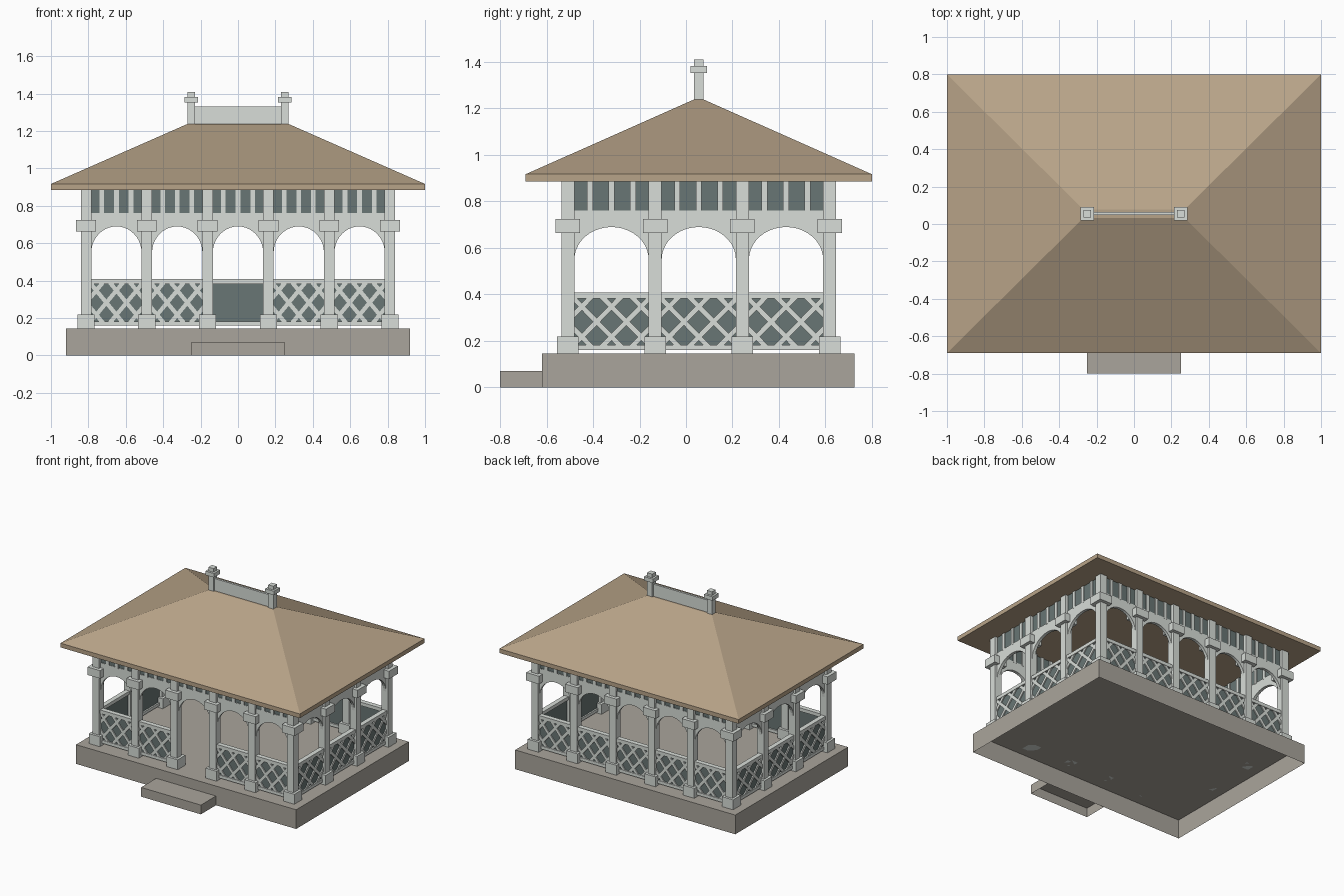
import bpy, bmesh, math
from mathutils import Matrix, Vector

cube = bpy.data.objects.get("Cube")
if cube:
    bpy.data.objects.remove(cube, do_unlink=True)


def material(name, srgb):
    color = [c ** 2.2 for c in srgb] + [1.0]
    m = bpy.data.materials.new(name)
    m.use_nodes = True
    m.diffuse_color = color
    m.node_tree.nodes["Principled BSDF"].inputs["Base Color"].default_value = color
    return m


STONE = material("warm grey stone", (0.66, 0.64, 0.605))
PAINT = material("pale grey paint", (0.845, 0.865, 0.845))
DARK = material("dark slate green", (0.41, 0.46, 0.455))
ROOF = material("tan roof", (0.715, 0.635, 0.53))

CY = 0.055                      # centre of the building in y
HX, HY = 0.8125, 0.563          # column grid half sizes
COL = 0.056                     # column width
FLOOR, EAVE = 0.145, 0.885


def box(bm, lo, hi):
    """Add an axis-aligned box and return its vertices."""
    lo, hi = Vector(lo), Vector(hi)
    size = Matrix.Diagonal((*(hi - lo), 1))
    return bmesh.ops.create_cube(bm, size=1, matrix=Matrix.Translation((lo + hi) / 2) @ size)["verts"]


def post(bm, x, y, width, z0, z1):
    h = width / 2
    return box(bm, (x - h, y - h, z0), (x + h, y + h, z1))


def finish(bm, name, mat, matrix=None):
    if matrix:
        bm.transform(matrix)
    mesh = bpy.data.meshes.new(name)
    bm.to_mesh(mesh)
    bm.free()
    mesh.materials.append(mat)
    obj = bpy.data.objects.new(name, mesh)
    bpy.context.collection.objects.link(obj)
    return obj


def open_box(name, lo, hi):
    """A slab that is hollow underneath."""
    bm = bmesh.new()
    box(bm, lo, hi)
    bm.normal_update()
    under = [f for f in bm.faces if f.normal.z < -0.5]
    bmesh.ops.delete(bm, geom=under, context="FACES_ONLY")
    finish(bm, name, STONE)


# Base and entrance step
open_box("base", (-0.92, -0.62, 0), (0.92, 0.725, FLOOR))
open_box("entrance_step", (-0.25, -0.80, 0), (0.25, -0.62, 0.07))

# Hipped roof with a straight fascia
bm = bmesh.new()
box(bm, (-1, CY - 0.745, EAVE), (1, CY + 0.745, 0.917))
bm.normal_update()
top = max(bm.faces, key=lambda f: f.normal.z)
ridge = bmesh.ops.extrude_face_region(bm, geom=[top])["geom"]
bmesh.ops.delete(bm, geom=[top], context="FACES_ONLY")
for v in (g for g in ridge if isinstance(g, bmesh.types.BMVert)):
    v.co = (math.copysign(0.27, v.co.x), CY + math.copysign(0.022, v.co.y - CY), 1.238)
finish(bm, "roof", ROOF)

# Ridge board and finials
bm = bmesh.new()
box(bm, (-0.24, CY - 0.008, 1.23), (0.24, CY + 0.008, 1.33))
finish(bm, "ridge_board", PAINT)
for side, x in (("left", 0.25), ("right", -0.25)):
    bm = bmesh.new()
    post(bm, x, CY, 0.042, 1.23, 1.41)
    post(bm, x, CY, 0.072, 1.352, 1.382)
    finish(bm, side + "_finial", PAINT)

# Columns with plinths and capitals around the edge
spots = [(-HX + i * HX * 2 / 5, s * HY) for i in range(6) for s in (-1, 1)]
spots += [(s * HX, t * HY / 3) for s in (-1, 1) for t in (-1, 1)]
bm = bmesh.new()
for x, y in spots:
    post(bm, x, CY + y, COL, FLOOR, EAVE)
    post(bm, x, CY + y, 0.092, FLOOR, 0.22)
    post(bm, x, CY + y, 0.106, 0.664, 0.724)
finish(bm, "columns", PAINT)


def arch(bm, u, half):
    """Spandrel panel cut by a round arch."""
    spring, crown, head, depth = 0.55, 0.69, 0.762, 0.011
    n = 20
    pts = []
    for i in range(n + 1):
        a = math.pi * i / n
        pts.append((u + half * math.cos(a), spring + (crown - spring) * math.sin(a)))
    for (u0, z0), (u1, z1) in zip(pts, pts[1:]):
        ring = [(u0, z0), (u0, head), (u1, head), (u1, z1)]
        front = [bm.verts.new((p, -depth, z)) for p, z in ring]
        back = [bm.verts.new((p, depth, z)) for p, z in ring]
        bm.faces.new(front)
        bm.faces.new(back[::-1])
        bm.faces.new((front[0], front[3], back[3], back[0]))


def lattice(bm, u, half, z0, z1):
    """Crossed strips trimmed to the panel."""
    tmp = bmesh.new()
    pitch, rise, mid = half * 2 / 2.5, 0.13, (z0 + z1) / 2
    tilt = math.atan2(rise, pitch)
    for k in range(-4, 4):
        for s in (-1, 1):
            vs = box(tmp, (-0.4, -0.015, -0.011), (0.4, -0.007, 0.011))
            m = Matrix.Translation((u + (k + 0.5) * pitch, 0, mid)) @ Matrix.Rotation(s * tilt, 4, "Y")
            bmesh.ops.transform(tmp, matrix=m, verts=vs)
    for co, no in (((u - half, 0, 0), (-1, 0, 0)), ((u + half, 0, 0), (1, 0, 0)),
                   ((0, 0, z0), (0, 0, -1)), ((0, 0, z1), (0, 0, 1))):
        geom = tmp.verts[:] + tmp.edges[:] + tmp.faces[:]
        bmesh.ops.bisect_plane(tmp, geom=geom, plane_co=co, plane_no=no, clear_outer=True)
    mesh = bpy.data.meshes.new("strips")
    tmp.to_mesh(mesh)
    tmp.free()
    bm.from_mesh(mesh)
    bpy.data.meshes.remove(mesh)


def wall(name, x, y, turn, length, bays, gap=None):
    """Arches, frieze and balustrade between the columns of one side."""
    place = Matrix.Translation((x, CY + y, 0)) @ Matrix.Rotation(turn, 4, "Z")
    arches, slats, rails, strips, boards = [bmesh.new() for _ in range(5)]
    half = length / bays / 2 - COL / 2
    for i in range(bays):
        u = (i + 0.5 - bays / 2) * length / bays
        arch(arches, u, half)
        box(boards, (u - half, -0.005, 0.76), (u + half, 0.005, EAVE))
        for k in (-1, 0, 1):
            c = u + k * half * 0.58
            box(slats, (c - 0.0125, -0.012, 0.755), (c + 0.0125, 0.012, EAVE))
        if i == gap:
            continue
        box(boards, (u - half, -0.007, 0.18), (u + half, 0.007, 0.39))
        for z0, z1 in ((0.16, 0.183), (0.382, 0.408)):
            box(rails, (u - half, -0.018, z0), (u + half, 0.018, z1))
        lattice(strips, u, half, 0.182, 0.383)
    finish(arches, name + "_arches", PAINT, place)
    finish(slats, name + "_frieze_slats", PAINT, place)
    finish(rails, name + "_rails", PAINT, place)
    finish(strips, name + "_lattice", PAINT, place)
    finish(boards, name + "_dark_boards", DARK, place)


wall("front", 0, -HY, 0, HX * 2, 5, gap=2)
wall("back", 0, HY, math.pi, HX * 2, 5)
wall("left", HX, 0, math.pi / 2, HY * 2, 3)
wall("right", -HX, 0, -math.pi / 2, HY * 2, 3)
